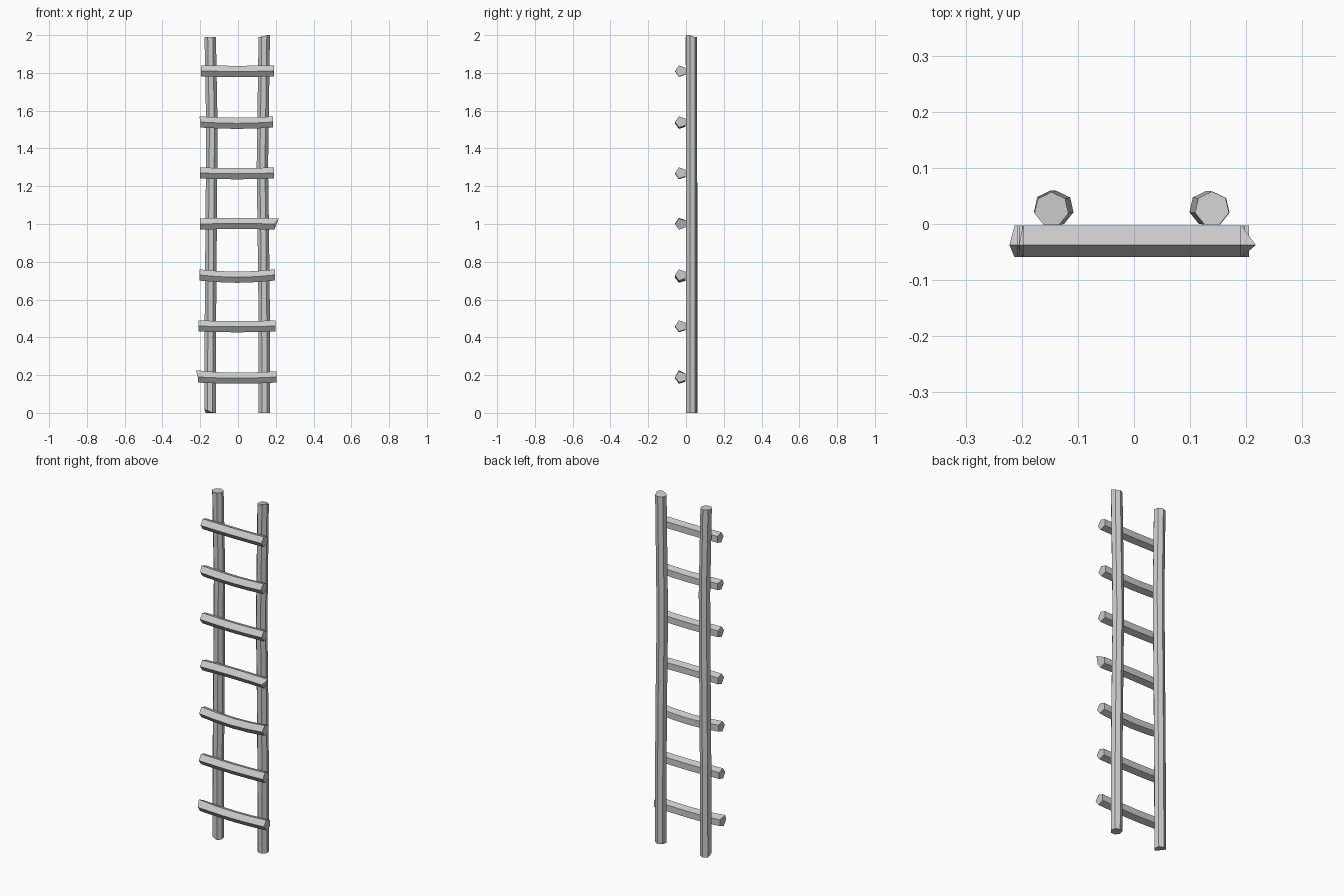
import bpy, bmesh, math
from mathutils import Vector

if "Cube" in bpy.data.objects:
    bpy.data.objects.remove(bpy.data.objects["Cube"])


def pole(name, path, radius, sides, axis, start, nudges=()):
    """Loft a polygon along path; nudges = (ring, corner, offset) for rough-cut ends."""
    bm = bmesh.new()
    rings = []
    for p in path:
        ring = []
        for i in range(sides):
            a = start + 2 * math.pi * i / sides
            c, s = radius * math.cos(a), radius * math.sin(a)
            off = Vector((c, s, 0)) if axis == 'Z' else Vector((0, c, s))
            ring.append(bm.verts.new(Vector(p) + off))
        rings.append(ring)
    for a, b in zip(rings, rings[1:]):
        for i in range(sides):
            j = (i + 1) % sides
            bm.faces.new((a[i], a[j], b[j], b[i]))
    bm.faces.new(rings[0][::-1])
    bm.faces.new(rings[-1])
    for ring, corner, offset in nudges:
        rings[ring][corner].co += Vector(offset)
    bmesh.ops.recalc_face_normals(bm, faces=bm.faces)
    mesh = bpy.data.meshes.new(name)
    bm.to_mesh(mesh)
    bm.free()
    obj = bpy.data.objects.new(name, mesh)
    bpy.context.collection.objects.link(obj)
    return obj


# Two slightly crooked seven-sided rails
pole("left_rail",
     [(-0.148, 0.029, 0), (-0.146, 0.029, 0.5), (-0.142, 0.029, 1.0),
      (-0.138, 0.028, 1.5), (-0.147, 0.026, 1.99)],
     0.031, 7, 'Z', math.pi / 2,
     [(0, 2, (0, 0, 0.02)), (0, 3, (0, 0, 0.012))])
pole("right_rail",
     [(0.14, 0.027, 0), (0.139, 0.027, 0.5), (0.134, 0.028, 0.95),
      (0.129, 0.028, 1.3), (0.139, 0.027, 1.99)],
     0.031, 7, 'Z', math.pi / 2,
     [(4, 4, (0, 0, 0.01)), (4, 5, (0, 0, 0.01))])

# Five-sided rungs lashed to the front: height, left end, right end, mid sag, nudges
rungs = [
    (0.19, -0.213, 0.205, 0.006, [(0, 4, (-0.009, 0, 0.006))]),
    (0.46, -0.208, 0.198, 0.004, []),
    (0.73, -0.205, 0.195, 0.012, []),
    (1.00, -0.200, 0.192, -0.003, [(4, 4, (0.025, 0, 0))]),
    (1.27, -0.200, 0.190, 0.004, []),
    (1.54, -0.198, 0.186, 0.007, [(0, 4, (-0.007, 0, 0))]),
    (1.81, -0.197, 0.190, 0.002, []),
]
for n, (z, x0, x1, sag, nudges) in enumerate(rungs, 1):
    path = [(x0 + (x1 - x0) * t, -0.028, z - sag * math.sin(math.pi * t))
            for t in (0, 0.25, 0.5, 0.75, 1)]
    pole(f"rung_{n}", path, 0.031, 5, 'X', math.pi, nudges)
